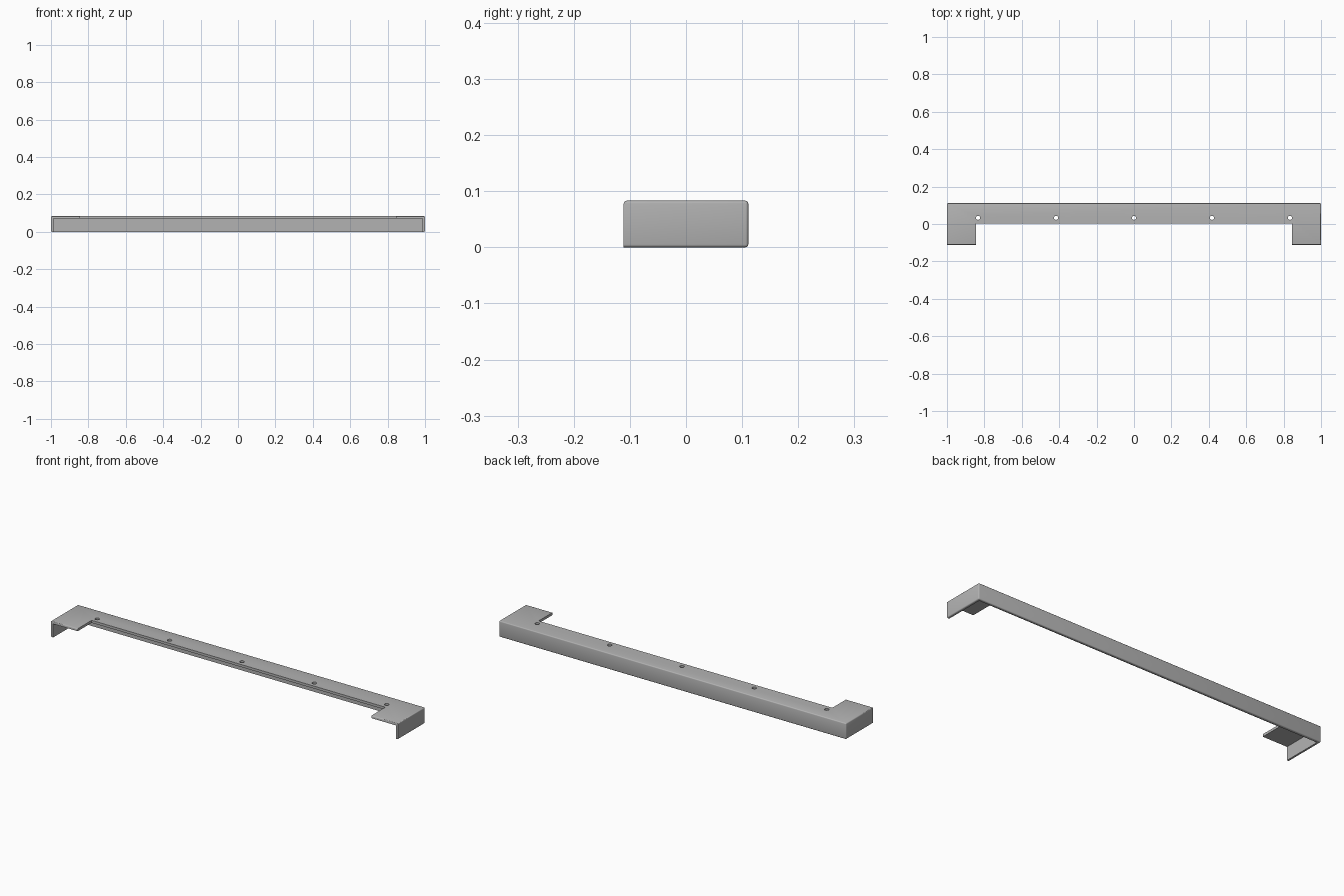
import bpy
import bmesh
from mathutils import Matrix, Vector

old = bpy.data.objects.get("Cube")
if old:
    bpy.data.objects.remove(old, do_unlink=True)

WIDTH, DEPTH, HEIGHT = 2.0, 0.222, 0.083
WALL = 0.013
ROUND = 0.005

grey = bpy.data.materials.new("plain grey")
grey.use_nodes = True
colour = (0.45, 0.45, 0.45, 1)
grey.diffuse_color = colour
grey.node_tree.nodes["Principled BSDF"].inputs["Base Color"].default_value = colour


def add_object(name, bm):
    mesh = bpy.data.meshes.new(name)
    bm.to_mesh(mesh)
    bm.free()
    obj = bpy.data.objects.new(name, mesh)
    bpy.context.collection.objects.link(obj)
    mesh.materials.append(grey)
    return obj


def box(low, high):
    low, high = Vector(low), Vector(high)
    bm = bmesh.new()
    matrix = Matrix.Translation((low + high) / 2) @ Matrix.Diagonal((*(high - low), 1))
    bmesh.ops.create_cube(bm, size=1, matrix=matrix)
    return bm


def cut(target, cutter):
    bpy.context.view_layer.objects.active = target
    mod = target.modifiers.new("cut", "BOOLEAN")
    mod.operation = "DIFFERENCE"
    mod.solver = "EXACT"
    mod.object = cutter
    bpy.ops.object.modifier_apply(modifier=mod.name)
    bpy.data.objects.remove(cutter, do_unlink=True)


# Outer body, rounded everywhere but around the open lower front
half_w, half_d = WIDTH / 2, DEPTH / 2
bm = box((-half_w, -half_d, 0), (half_w, half_d, HEIGHT))


def is_rounded(edge):
    a, b = (v.co for v in edge.verts)
    mid = (a + b) / 2
    upright = abs(a.z - b.z) > 0.01
    front = mid.y < -half_d + 0.01
    return not (front and (upright or mid.z < 0.01))


bmesh.ops.bevel(bm, geom=[e for e in bm.edges if is_rounded(e)], offset=ROUND,
                segments=3, profile=0.5, affect="EDGES", clamp_overlap=True)
cover = add_object("edge_cover", bm)

# Hollow below the top plate, open at the front and bottom
inner = half_w - WALL
cut(cover, add_object("hollow_cutter",
    box((-inner, -0.3, -0.1), (inner, half_d - WALL, HEIGHT - WALL))))

# Long notch between the two end tabs
cut(cover, add_object("notch_cutter", box((-0.846, -0.3, -0.1), (0.846, 0.004, 0.2))))

# Row of screw holes
for i in range(-2, 3):
    bm = bmesh.new()
    bmesh.ops.create_cone(bm, cap_ends=True, segments=32, radius1=0.011, radius2=0.011,
                          depth=0.2, matrix=Matrix.Translation((i * 0.417, 0.033, 0.1)))
    cut(cover, add_object("hole_cutter", bm))

# Smooth the rounded edges, keep corners sharp
bpy.ops.object.select_all(action="DESELECT")
cover.select_set(True)
bpy.context.view_layer.objects.active = cover
bpy.ops.object.shade_smooth_by_angle(angle=0.6)
